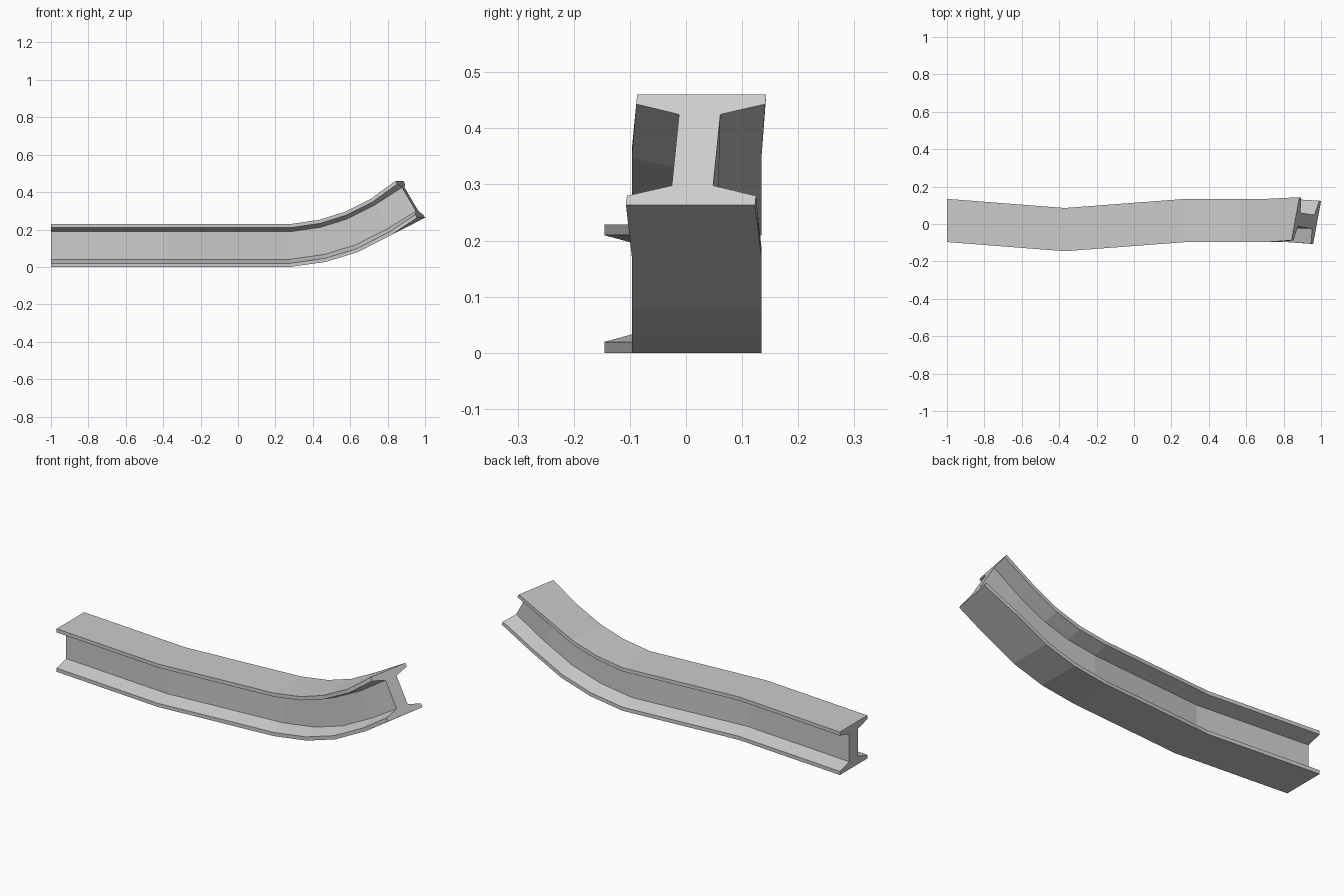
import bpy, bmesh
from mathutils import Vector

if "Cube" in bpy.data.objects:
    bpy.data.objects.remove(bpy.data.objects["Cube"])

# I-section: u across the flange (-0.5..0.5), v from bottom (0) to top (1)
quarter = [(0.5, 0.0), (0.5, 0.085), (0.16, 0.178)]
right = quarter + [(u, 1 - v) for u, v in reversed(quarter)]
section = right + [(-u, v) for u, v in reversed(right)]

# Stations along the bent beam: bottom centre, top centre, flange width vector
straight = (0, 0.231, 0)
stations = [
    ((-1.0, 0.019, 0), (-1.0, 0.019, 0.229), straight),
    ((-0.37, -0.030, 0), (-0.37, -0.030, 0.229), straight),
    ((0.28, 0.019, 0), (0.28, 0.019, 0.229), straight),
    ((0.47, 0.019, 0.027), (0.435, 0.019, 0.252), straight),
    ((0.64, 0.019, 0.079), (0.57, 0.019, 0.294), straight),
    ((0.82, 0.019, 0.171), (0.71, 0.019, 0.364), straight),
    ((0.979, 0.008, 0.263), (0.863, 0.028, 0.460), (0.042, 0.230, 0)),
]

# Sweep the section through the stations and cap both ends
bm = bmesh.new()
rings = []
for bottom, top, width in stations:
    b, t, w = Vector(bottom), Vector(top), Vector(width)
    rings.append([bm.verts.new(b.lerp(t, v) + w * u) for u, v in section])
n = len(section)
for r0, r1 in zip(rings, rings[1:]):
    for i in range(n):
        j = (i + 1) % n
        bm.faces.new((r0[i], r0[j], r1[j], r1[i]))
for ring in (rings[0], rings[-1]):
    bm.faces.new(ring)
bmesh.ops.recalc_face_normals(bm, faces=bm.faces)

mesh = bpy.data.meshes.new("bent_beam")
bm.to_mesh(mesh)
bm.free()
beam = bpy.data.objects.new("bent_beam", mesh)
bpy.context.collection.objects.link(beam)
